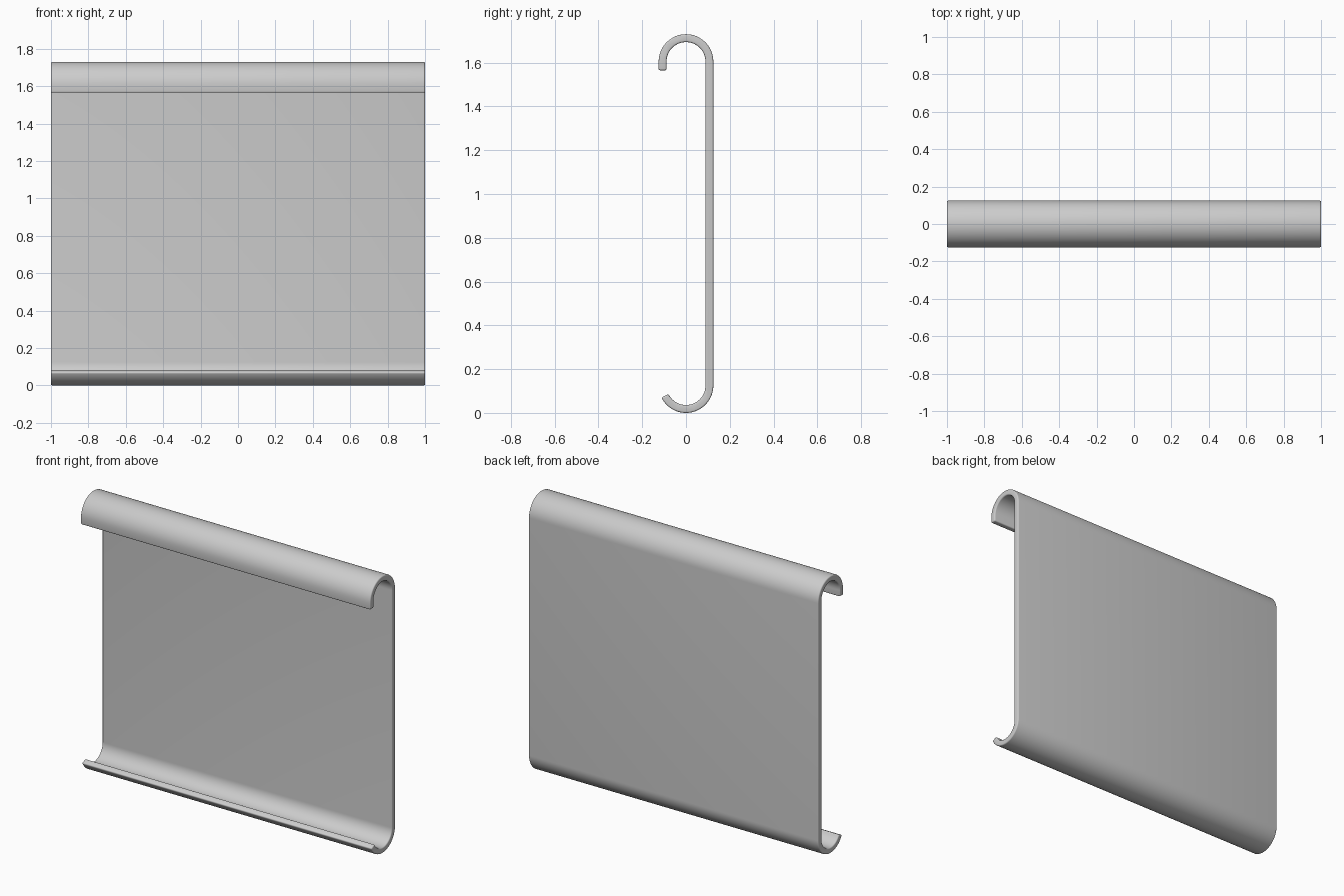
import bpy, bmesh
from math import sin, cos, radians

cube = bpy.data.objects.get("Cube")
if cube:
    bpy.data.objects.remove(cube, do_unlink=True)

HALF_WIDTH = 1.0
HEIGHT = 1.73
OUTER = 0.125
THICK = 0.036
LIP_Z = 1.565
STEPS = 32


def arc(radius, centre_z, start, end):
    """Points (y, z) along a bend, angles in degrees."""
    angles = [radians(start + (end - start) * i / STEPS) for i in range(STEPS + 1)]
    return [(radius * cos(a), centre_z + radius * sin(a)) for a in angles]


def side(radius):
    """One face of the bent sheet, from the top lip to the bottom lip."""
    return ([(-radius, LIP_Z)]
            + arc(radius, HEIGHT - OUTER, 180, 0)
            + arc(radius, OUTER, 0, -154))


# Sheet cross-section swept across the width
outline = side(OUTER) + side(OUTER - THICK)[::-1]
bm = bmesh.new()
profile = bm.faces.new([bm.verts.new((-HALF_WIDTH, y, z)) for y, z in outline])
swept = bmesh.ops.extrude_face_region(bm, geom=[profile])
moved = [v for v in swept["geom"] if isinstance(v, bmesh.types.BMVert)]
bmesh.ops.translate(bm, verts=moved, vec=(2 * HALF_WIDTH, 0, 0))
bmesh.ops.recalc_face_normals(bm, faces=bm.faces)

# Rounded rims on both ends and both lips
sharp = [e for e in bm.edges if e.calc_face_angle(0) > radians(40)]
bmesh.ops.bevel(bm, geom=sharp, offset=0.009, segments=4, profile=0.5,
                affect='EDGES', clamp_overlap=True)

mesh = bpy.data.meshes.new("curved_panel")
bm.to_mesh(mesh)
bm.free()
panel = bpy.data.objects.new("curved_panel", mesh)
bpy.context.collection.objects.link(panel)

# Plain grey metal
grey = bpy.data.materials.new("plain_grey")
grey.use_nodes = True
colour = (0.6, 0.6, 0.6, 1)
grey.diffuse_color = colour
grey.node_tree.nodes["Principled BSDF"].inputs["Base Color"].default_value = colour
mesh.materials.append(grey)

bpy.ops.object.select_all(action='DESELECT')
panel.select_set(True)
bpy.context.view_layer.objects.active = panel
bpy.ops.object.shade_smooth_by_angle(angle=radians(35))
